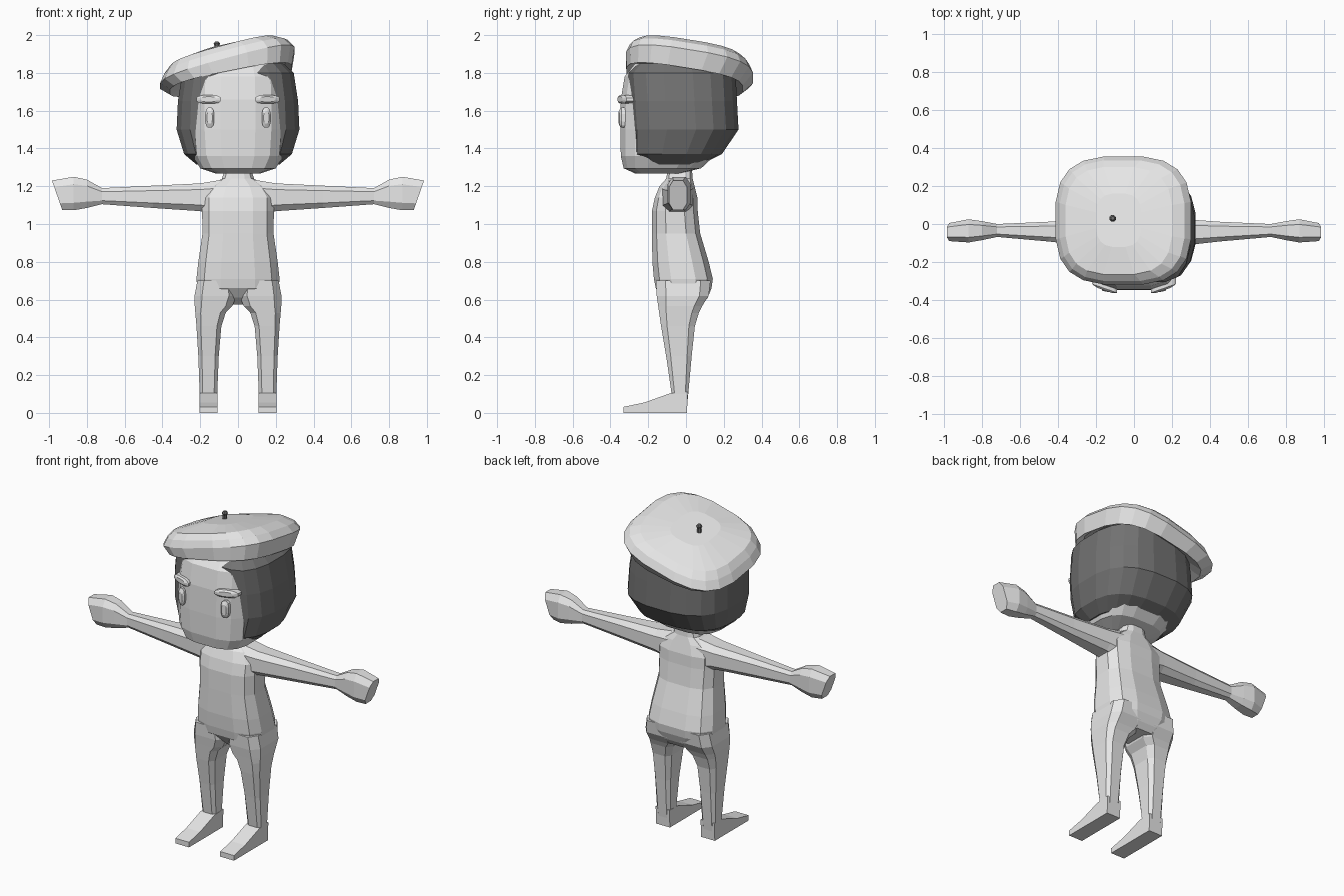
import bpy, bmesh, math


def material(name, v):
    m = bpy.data.materials.new(name)
    m.diffuse_color = (v, v, v, 1)
    return m


LIGHT = material("light grey", 0.8)
DARK = material("dark grey", 0.17)


def rounded(u0, u1, v0, v1, sides, power):
    """Rounded-box outline filling the rectangle u0..u1, v0..v1."""
    pts = []
    for i in range(sides):
        a = 2 * math.pi * (i + 0.5) / sides
        c, s = math.cos(a), math.sin(a)
        pts.append([math.copysign(abs(c) ** (2 / power), c),
                    math.copysign(abs(s) ** (2 / power), s)])
    mu, mv = max(p[0] for p in pts), max(p[1] for p in pts)
    return [((u0 + u1) / 2 + p[0] / mu * (u1 - u0) / 2,
             (v0 + v1) / 2 + p[1] / mv * (v1 - v0) / 2) for p in pts]


def loft(name, rings, mat, mirror=False):
    """Skin a list of equal-length point rings and cap both ends."""
    bm = bmesh.new()
    rows = [[bm.verts.new(p) for p in r] for r in rings]
    for a, b in zip(rows, rows[1:]):
        for i in range(len(a)):
            j = (i + 1) % len(a)
            bm.faces.new((a[i], a[j], b[j], b[i]))
    bm.faces.new(rows[0])
    bm.faces.new(rows[-1])
    bmesh.ops.recalc_face_normals(bm, faces=bm.faces)
    me = bpy.data.meshes.new(name)
    bm.to_mesh(me)
    bm.free()
    me.materials.append(mat)
    ob = bpy.data.objects.new(name, me)
    bpy.context.collection.objects.link(ob)
    if mirror:
        ob.modifiers.new("mirror", "MIRROR").use_mirror_merge = False
    return ob


def upright(rows, sides, power):
    """Rings stacked in z from rows of (z, x0, x1, y0, y1)."""
    return [[(x, y, z) for x, y in rounded(x0, x1, y0, y1, sides, power)]
            for z, x0, x1, y0, y1 in rows]


def centred(rows):
    return [(z, -w, w, y0, y1) for z, w, y0, y1 in rows]


# Torso with hips, chest, shoulders and neck
loft("torso", upright(centred([
    (0.575, 0.12, -0.08, 0.09), (0.61, 0.17, -0.12, 0.115), (0.66, 0.215, -0.16, 0.135),
    (0.71, 0.22, -0.17, 0.142), (0.80, 0.21, -0.178, 0.12), (0.95, 0.188, -0.18, 0.075),
    (1.07, 0.19, -0.18, 0.062), (1.14, 0.19, -0.165, 0.06), (1.20, 0.15, -0.14, 0.045),
    (1.24, 0.085, -0.105, 0.035), (1.32, 0.06, -0.09, 0.03)]), 12, 3), LIGHT)

# Legs
loft("legs", upright([
    (0.70, 0.02, 0.215, -0.16, 0.13), (0.62, 0.008, 0.23, -0.155, 0.12),
    (0.565, 0.03, 0.229, -0.147, 0.085), (0.53, 0.065, 0.226, -0.142, 0.068),
    (0.46, 0.088, 0.22, -0.132, 0.047), (0.30, 0.102, 0.21, -0.105, 0.03),
    (0.10, 0.11, 0.203, -0.076, 0.012), (0.03, 0.11, 0.2, -0.074, 0.005)], 8, 4), LIGHT, True)

# Feet: side profile extruded across the width
foot = [(0.005, 0), (-0.33, 0), (-0.33, 0.032), (-0.22, 0.055), (-0.08, 0.105), (0.01, 0.11)]
loft("feet", [[(x, y, z) for y, z in foot] for x in (0.108, 0.203)], LIGHT, True)

# Arms running into fists, with a slanted knuckle end
arm = [(0.08, -0.13, 0.04, 1.04, 1.235), (0.20, -0.12, 0.03, 1.068, 1.215),
       (0.45, -0.092, 0.012, 1.085, 1.203), (0.72, -0.068, 0.0, 1.105, 1.19),
       (0.80, -0.085, 0.015, 1.085, 1.235), (0.87, -0.097, 0.025, 1.073, 1.25),
       (0.985, -0.09, 0.005, 1.075, 1.23)]
rings = [[(x, y, z) for y, z in rounded(y0, y1, z0, z1, 8, 3)] for x, y0, y1, z0, z1 in arm]
rings[-1] = [(x + (z - 1.23) * 0.35, y, z) for x, y, z in rings[-1]]
loft("arms", rings, LIGHT, True)

# Head and face
loft("head", upright(centred([
    (1.268, 0.12, -0.27, -0.03), (1.295, 0.2, -0.33, 0.08), (1.36, 0.24, -0.345, 0.15),
    (1.50, 0.252, -0.348, 0.2), (1.66, 0.252, -0.345, 0.2), (1.78, 0.245, -0.325, 0.2),
    (1.85, 0.21, -0.27, 0.15)]), 16, 3.2), LIGHT)

# Hair: wide shell, clamped flat where it frames the face
hair = []
for z, w, front, back in [(1.315, 0.22, -0.2, 0.08), (1.37, 0.285, -0.275, 0.19),
                          (1.50, 0.325, -0.285, 0.278), (1.65, 0.318, -0.295, 0.27),
                          (1.80, 0.295, -0.305, 0.262), (1.85, 0.24, -0.25, 0.2)]:
    hair.append([(x, max(y, front), z) for x, y in
                 rounded(-w, w, front - 0.04, back, 20, 2.7)])
loft("hair", hair, DARK)


# Eyes and brows: small rounded pads on the face
def pad(name, x, z, w, h, y, turn):
    rows = []
    for depth, k in ((0.03, 1.0), (-0.012, 1.0), (-0.022, 0.6)):
        rows.append([(px, y + depth + (px - x) * turn, pz) for px, pz in
                     rounded(x - w * k, x + w * k, z - h * k, z + h * k, 12, 2.6)])
    loft(name, rows, LIGHT, True)


pad("eyes", 0.15, 1.563, 0.024, 0.053, -0.333, 0.2)
pad("brows", 0.155, 1.66, 0.066, 0.023, -0.327, 0.35)

# Beret: tilted rings from the inner band over the brim to the domed crown
beret = []
for x0, x1, y0, y1, z, tilt in [
        (-0.27, 0.25, -0.26, 0.25, 1.80, 0.20), (-0.36, 0.285, -0.315, 0.30, 1.77, 0.20),
        (-0.412, 0.30, -0.318, 0.355, 1.845, 0.27), (-0.39, 0.265, -0.30, 0.335, 1.89, 0.27),
        (-0.36, 0.20, -0.265, 0.30, 1.925, 0.27), (-0.20, 0.04, -0.12, 0.16, 1.948, 0.22)]:
    beret.append([(x, y, z + tilt * x - 0.16 * y) for x, y in rounded(x0, x1, y0, y1, 20, 3)])
loft("beret", beret, LIGHT)

# Stem on the crown
loft("beret_stem", upright([(z, -0.112 - r, -0.112 + r, 0.03 - r, 0.03 + r) for z, r in
                            ((1.90, 0.012), (1.94, 0.012), (1.955, 0.017), (1.966, 0.009))],
                           8, 2), DARK)
